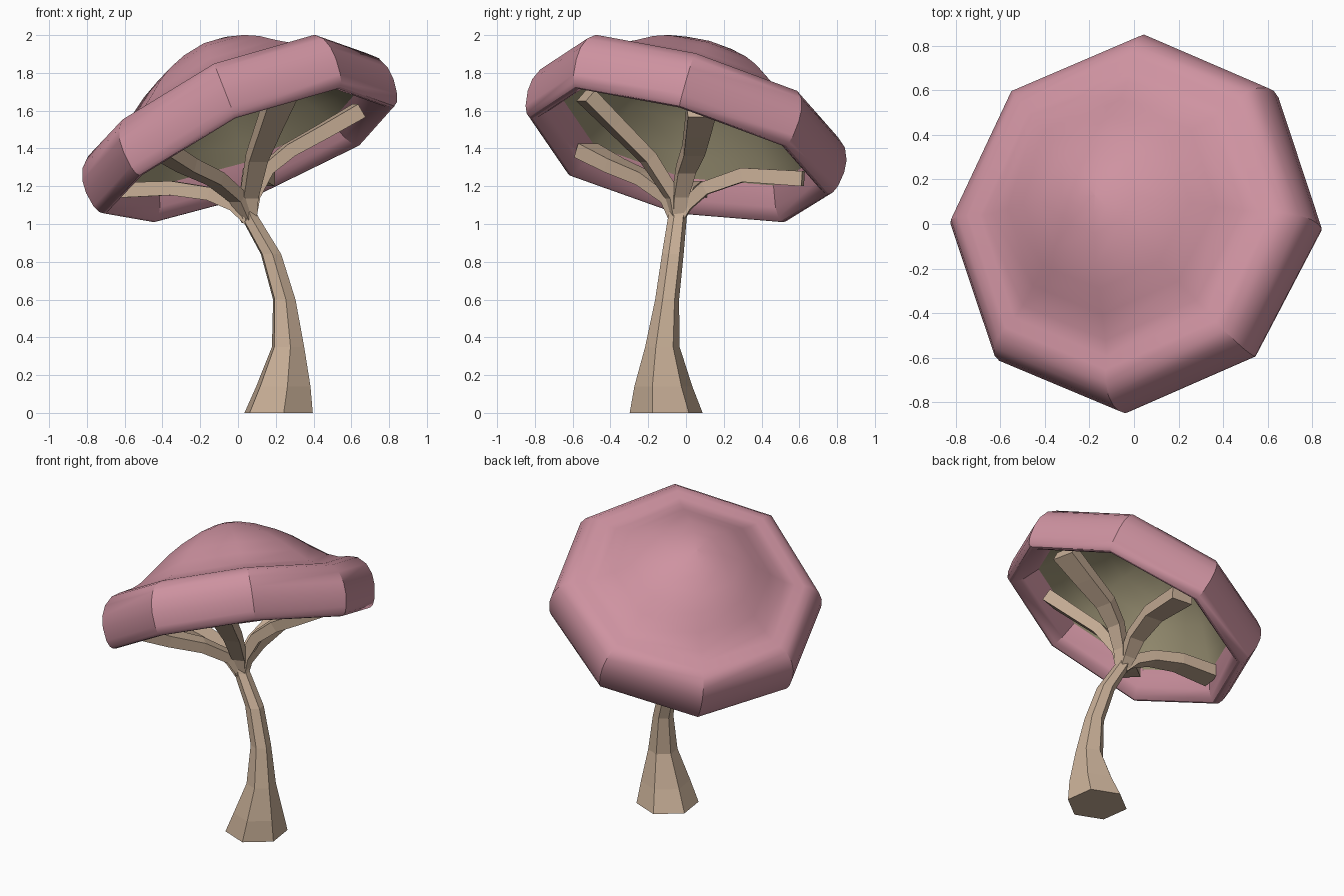
import bpy
from math import cos, sin, pi, radians
from mathutils import Vector, Matrix

cube = bpy.data.objects.get("Cube")
if cube:
    bpy.data.objects.remove(cube)


def material(name, rgb):
    mat = bpy.data.materials.new(name)
    mat.use_nodes = True
    color = (*rgb, 1)
    mat.diffuse_color = color
    mat.node_tree.nodes["Principled BSDF"].inputs["Base Color"].default_value = color
    return mat


pink = material("dusty pink", (0.62, 0.29, 0.355))
tan = material("tan wood", (0.58, 0.43, 0.31))
olive = material("olive gill", (0.38, 0.335, 0.205))


def loft(name, rings, mat, cap_start=True):
    """Skin a list of equal-sized rings into one mesh object."""
    n = len(rings[0])
    verts = [v for ring in rings for v in ring]
    faces = []
    for i in range(len(rings) - 1):
        for j in range(n):
            k = (j + 1) % n
            faces.append((i * n + j, i * n + k, (i + 1) * n + k, (i + 1) * n + j))
    if cap_start:
        faces.append(tuple(reversed(range(n))))
    faces.append(tuple(range(len(verts) - n, len(verts))))
    mesh = bpy.data.meshes.new(name)
    mesh.from_pydata(verts, [], faces)
    mesh.materials.append(mat)
    obj = bpy.data.objects.new(name, mesh)
    bpy.context.collection.objects.link(obj)
    return obj


def smooth(obj, angle):
    bpy.ops.object.select_all(action='DESELECT')
    obj.select_set(True)
    bpy.context.view_layer.objects.active = obj
    bpy.ops.object.shade_smooth_by_angle(angle=radians(angle))


def circle(center, radius, sides, turn):
    return [Vector(center) + radius * Vector((cos(turn + 2 * pi * i / sides),
                                              sin(turn + 2 * pi * i / sides), 0))
            for i in range(sides)]


# Tilted frame shared by the cap and its underside
axis = Vector((-0.39, 0.29, 1)).normalized()
lean = Vector((0, 0, 1)).rotation_difference(axis).to_matrix().to_4x4()
tilt = Matrix.Translation((0, 0, 1.49)) @ lean

# Slight droop or lift of each rim corner, counted from the left side
sag = [-0.045, -0.015, 0, 0, -0.015, -0.055, 0, 0.015]


def tilted_rings(profile):
    return [[tilt @ (p + Vector((0, 0, s * r)))
             for p, s in zip(circle((0, 0, h), r, 8, radians(-2)), sag)]
            for r, h in profile]


# Cap: curled-under lip, rolled rim and a bell-shaped dome
cap_profile = [(0.685, 0.01), (0.74, -0.092), (0.778, -0.132), (0.803, -0.144), (0.82, -0.142),
               (0.84, -0.126), (0.857, -0.085), (0.868, 0.0),
               (0.862, 0.07), (0.835, 0.135), (0.785, 0.182), (0.73, 0.196), (0.67, 0.20),
               (0.60, 0.226), (0.50, 0.293), (0.40, 0.365), (0.30, 0.42), (0.17, 0.473),
               (0.08, 0.495), (0.002, 0.502)]
smooth(loft("cap", tilted_rings(cap_profile), pink, cap_start=False), 32)

# Underside of the cap: a hollow that follows the dome
gill_profile = [(0.685, 0.01), (0.60, 0.10), (0.48, 0.22), (0.36, 0.31), (0.20, 0.39),
                (0.002, 0.42)]
smooth(loft("cap_underside", tilted_rings(gill_profile), olive, cap_start=False), 60)

# Trunk: flared six-sided stem that bends as it rises
trunk_path = [((0.215, -0.105, 0), 0.195), ((0.24, -0.12, 0.14), 0.155),
              ((0.265, -0.125, 0.35), 0.092), ((0.245, -0.10, 0.6), 0.064),
              ((0.175, -0.07, 0.84), 0.058), ((0.06, -0.045, 1.04), 0.05),
              ((0.035, -0.04, 1.12), 0.04)]
loft("trunk", [circle(c, r, 6, radians(98)) for c, r in trunk_path], tan)


def branch(name, points):
    """Four-sided limb that widens and flattens toward its tip."""
    pts = [Vector((0.06, -0.045, 1.02))] + [Vector(p) for p in points]
    heading = pts[-1] - pts[0]
    side = heading.cross(Vector((0, 0, 1))).normalized()
    rings = []
    for i, p in enumerate(pts):
        t = i / (len(pts) - 1)
        along = (pts[min(i + 1, len(pts) - 1)] - pts[max(i - 1, 0)]).normalized()
        up = side.cross(along).normalized()
        wide, thick = side * (0.03 + 0.045 * t), up * (0.03 + 0.01 * t)
        rings.append([p - wide - thick, p + wide - thick, p + wide + thick, p - wide + thick])
    loft(name, rings, tan)


# Five branches spreading under the cap
branch("left_branch", [(0.08, -0.03, 1.15), (0.15, 0, 1.29), (0.27, 0.04, 1.39),
                       (0.45, 0.06, 1.49), (0.64, 0.08, 1.60)])
branch("front_branch", [(0.06, -0.07, 1.15), (0.10, -0.20, 1.35), (0.17, -0.38, 1.53),
                        (0.23, -0.53, 1.68)])
branch("front_right_branch", [(0, -0.09, 1.14), (-0.12, -0.22, 1.24), (-0.27, -0.38, 1.31),
                              (-0.40, -0.53, 1.39)])
branch("right_branch", [(-0.02, -0.03, 1.10), (-0.15, -0.01, 1.16), (-0.35, 0.02, 1.19),
                        (-0.61, 0.04, 1.18)])
branch("back_branch", [(0.05, 0, 1.10), (0.07, 0.10, 1.19), (0.09, 0.30, 1.26),
                       (0.12, 0.62, 1.24)])
